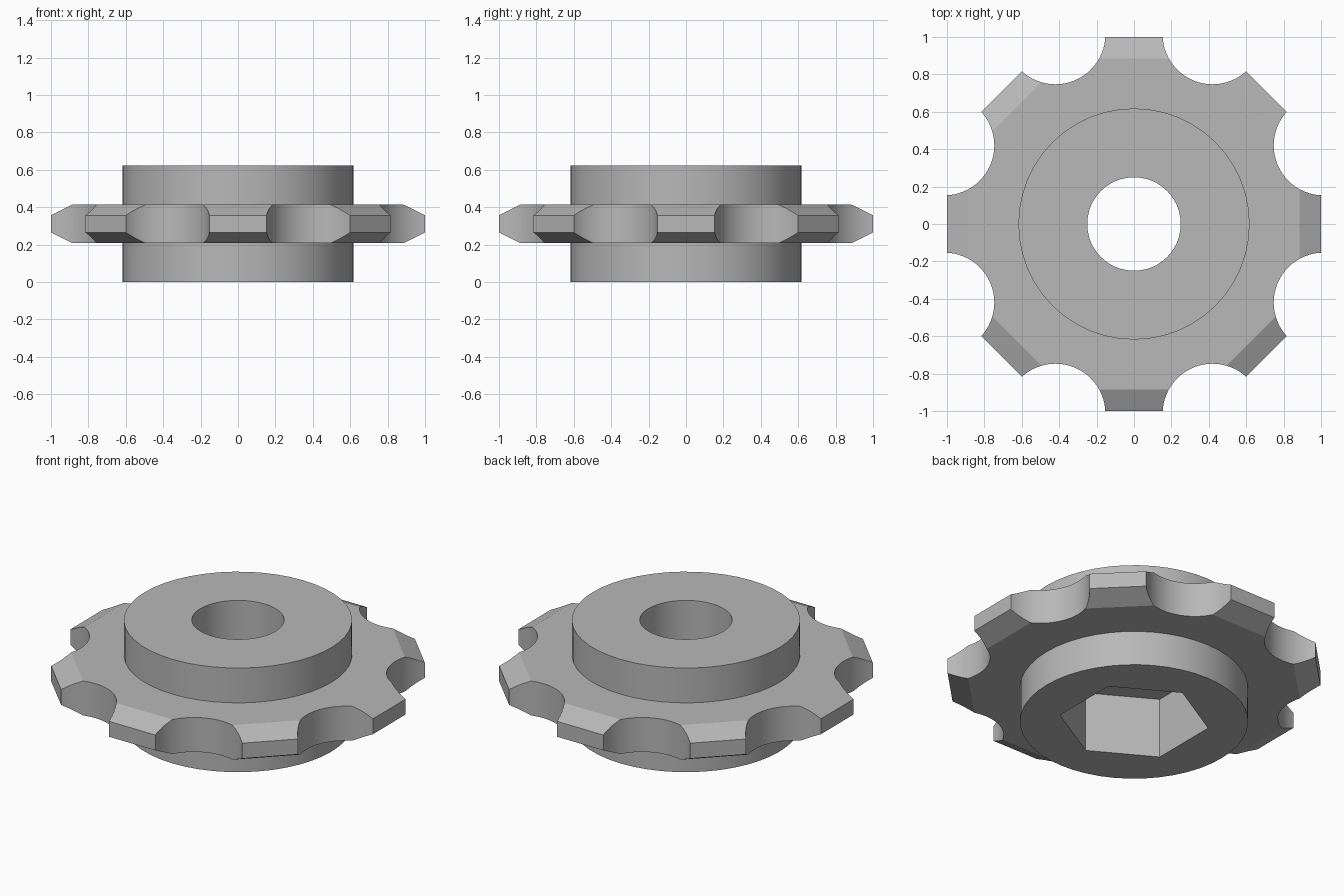
import bpy
import bmesh
from math import pi, cos, sin, radians

cube = bpy.data.objects.get("Cube")
if cube:
    bpy.data.objects.remove(cube, do_unlink=True)

steel = bpy.data.materials.new("plain_grey")
steel.use_nodes = True
grey = (0.48, 0.48, 0.48, 1)
steel.diffuse_color = grey
steel.node_tree.nodes["Principled BSDF"].inputs["Base Color"].default_value = grey


def turned(name, sides, profile, turn=0.0, centre=(0, 0)):
    """Closed solid from (radius, height) rings with the given side count."""
    bm = bmesh.new()
    rings = []
    for r, z in profile:
        angles = [turn + 2 * pi * i / sides for i in range(sides)]
        rings.append([bm.verts.new((centre[0] + r * cos(a), centre[1] + r * sin(a), z))
                      for a in angles])
    for low, high in zip(rings, rings[1:]):
        for i in range(sides):
            j = (i + 1) % sides
            bm.faces.new((low[i], low[j], high[j], high[i]))
    bm.faces.new(rings[0][::-1])
    bm.faces.new(rings[-1])
    mesh = bpy.data.meshes.new(name)
    bm.to_mesh(mesh)
    bm.free()
    mesh.materials.append(steel)
    ob = bpy.data.objects.new(name, mesh)
    bpy.context.collection.objects.link(ob)
    return ob


def combine(target, other, operation):
    """Apply a boolean and discard the helper solid."""
    mod = target.modifiers.new(operation, 'BOOLEAN')
    mod.operation = operation
    mod.solver = 'EXACT'
    mod.object = other
    bpy.context.view_layer.objects.active = target
    bpy.ops.object.modifier_apply(modifier=mod.name)
    bpy.data.objects.remove(other, do_unlink=True)


# Eight-sided toothed plate with bevelled rim (radii given across the flats)
half = pi / 8
rim = [(0.885, 0.208), (1.0, 0.265), (1.0, 0.357), (0.885, 0.414)]
wheel = turned("sprocket_wheel", 8, [(r / cos(half), z) for r, z in rim], half)

# Round gaps between the teeth
for k in range(8):
    a = half + k * pi / 4
    gap = turned("tooth_gap", 64, [(0.267, 0.1), (0.267, 0.5)], a,
                 (1.0975 * cos(a), 1.0975 * sin(a)))
    combine(wheel, gap, 'DIFFERENCE')

# Hub through the plate
hub = turned("hub", 48, [(0.618, 0), (0.618, 0.622)])
combine(wheel, hub, 'UNION')

# Round bore from above, hexagonal socket from below
combine(wheel, turned("bore", 48, [(0.25, -0.1), (0.25, 0.8)]), 'DIFFERENCE')
combine(wheel, turned("hex_socket", 6, [(0.407, -0.1), (0.407, 0.36)], radians(30)),
        'DIFFERENCE')

# Smooth round walls, crisp edges and bevels
bpy.ops.object.select_all(action='DESELECT')
wheel.select_set(True)
bpy.context.view_layer.objects.active = wheel
bpy.ops.object.shade_smooth_by_angle(angle=radians(20))
